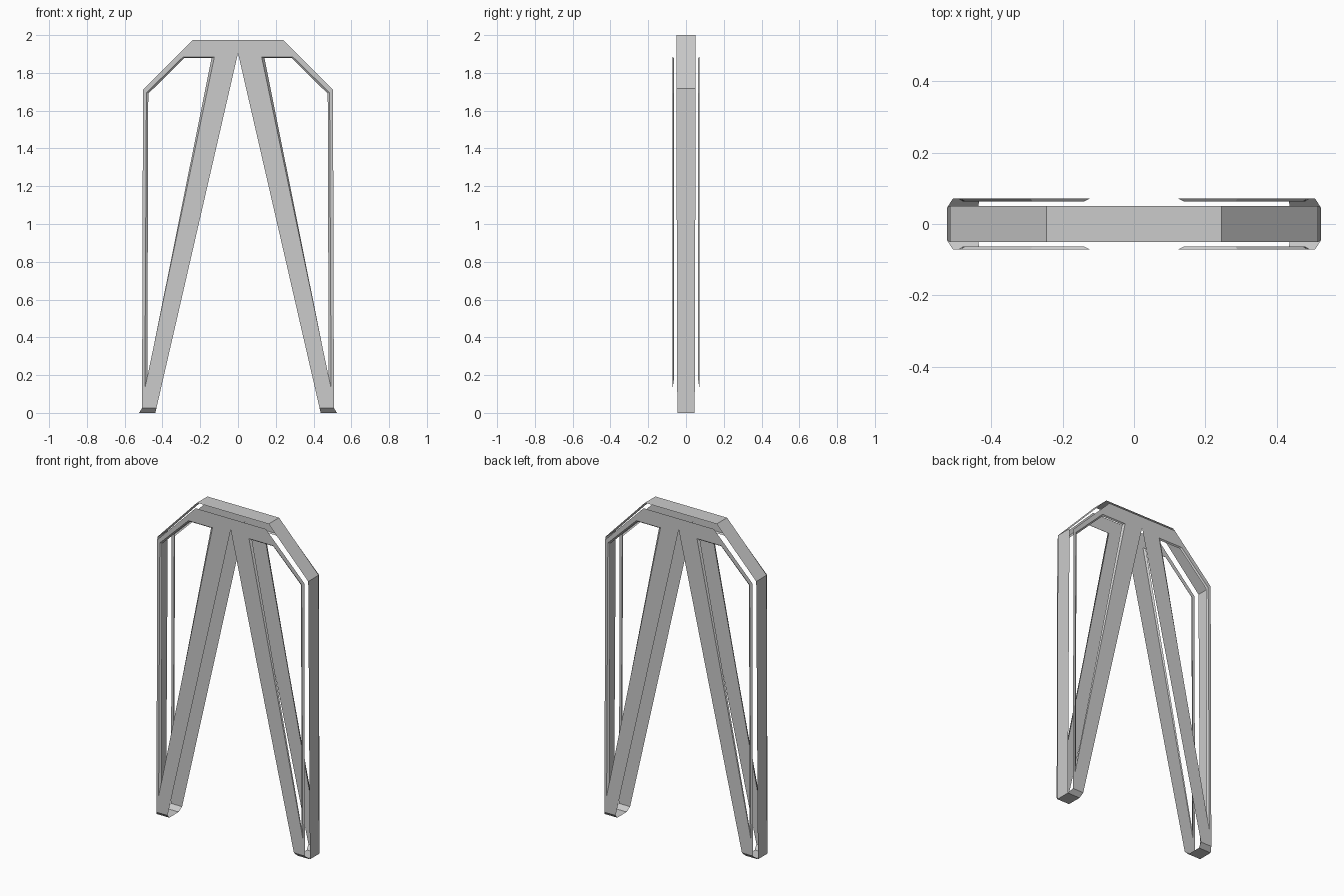
import bpy

# Remove the default cube only
cube = bpy.data.objects.get("Cube")
if cube:
    bpy.data.objects.remove(cube, do_unlink=True)

grey = bpy.data.materials.new("plain grey")
grey.use_nodes = True
GREY = (0.6, 0.6, 0.6, 1.0)
grey.diffuse_color = GREY
grey.node_tree.nodes["Principled BSDF"].inputs["Base Color"].default_value = GREY


def sheet(name, verts, faces, mirror_y=True):
    """Flat-faced open surface, modelled on the +x side and mirrored."""
    mesh = bpy.data.meshes.new(name)
    mesh.from_pydata(verts, [], faces)
    mesh.materials.append(grey)
    obj = bpy.data.objects.new(name, mesh)
    bpy.context.collection.objects.link(obj)
    mod = obj.modifiers.new("Mirror", 'MIRROR')
    mod.use_axis = (True, mirror_y, False)
    mod.merge_threshold = 0.0005
    return obj


def at_depth(points, y):
    return [(x, y, z) for x, z in points]


PANEL_Y = -0.071    # front plane of the face panels
RIM_Y = -0.063      # recessed edge of the opening rims
BAND_TOP, BAND_LOW = 0.051, 0.046

# Profiles as (x, z): panel outline, opening, and the inner edge of its rim
outline = [(0.508, 0.025), (0.503, 1.71), (0.24, 1.975),
           (0, 1.975), (0, 1.905), (0.432, 0.025)]
opening = [(0.493, 0.13), (0.485, 1.695), (0.29, 1.885), (0.125, 1.885)]
rim_edge = [(0.48, 0.185), (0.475, 1.69), (0.285, 1.878), (0.14, 1.878)]

# Front and back A-shaped panels with an opening on each side
sheet("face_panels", at_depth(outline + opening, PANEL_Y),
      [(0, 1, 7, 6), (1, 2, 8, 7), (2, 3, 4, 9, 8), (4, 5, 6, 9), (5, 0, 6)])

# Thin sloped rims inside the openings
n = len(opening)
sheet("opening_rims", at_depth(opening, PANEL_Y) + at_depth(rim_edge, RIM_Y),
      [(i, (i + 1) % n, n + (i + 1) % n, n + i) for i in range(n)])

# Outer band running up the sides, over the shoulders and across the top
band = [(0.524, 0, BAND_LOW), (0.516, 1.717, BAND_TOP),
        (0.245, 2, BAND_TOP), (0, 2, BAND_TOP)]
verts = [(x, s * w, z) for x, z, w in band for s in (-1, 1)]
sheet("outer_band", verts,
      [(2 * i, 2 * i + 1, 2 * i + 3, 2 * i + 2) for i in range(len(band) - 1)],
      mirror_y=False)

# Chamfers from the panels down to the soles
sole_in, sole_out = 0.438, 0.524
sheet("foot_chamfers",
      [(sole_in, -BAND_LOW, 0), (sole_out, -BAND_LOW, 0),
       (0.508, PANEL_Y, 0.025), (0.432, PANEL_Y, 0.025)],
      [(0, 1, 2, 3)])

# Flat soles
sheet("foot_soles",
      [(sole_in, -BAND_LOW, 0), (sole_in, BAND_LOW, 0),
       (sole_out, BAND_LOW, 0), (sole_out, -BAND_LOW, 0)],
      [(0, 1, 2, 3)], mirror_y=False)
